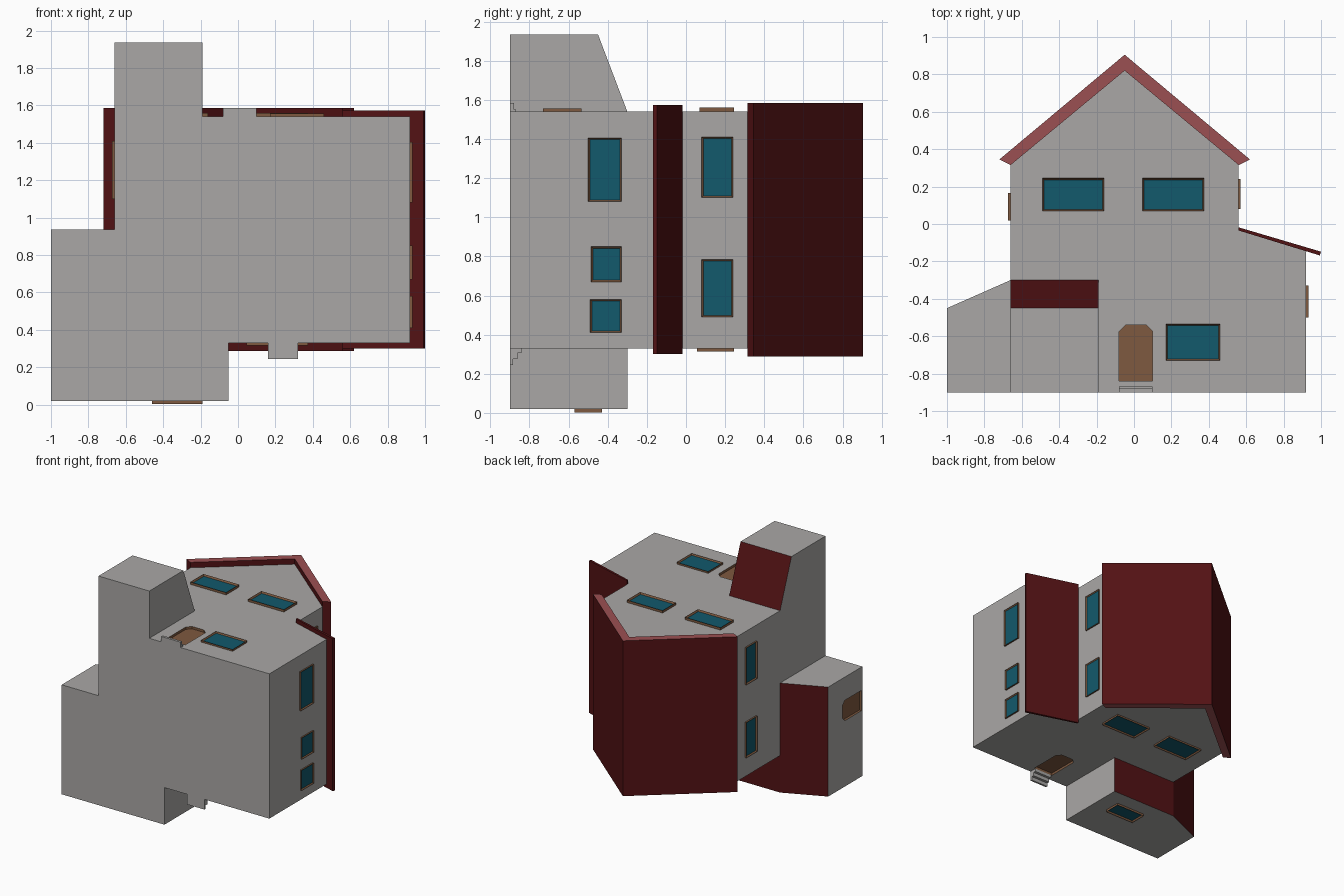
import bpy, bmesh
from mathutils import Vector

if "Cube" in bpy.data.objects:
    bpy.data.objects.remove(bpy.data.objects["Cube"])


def material(name, rgb):
    m = bpy.data.materials.new(name)
    m.diffuse_color = (*rgb, 1)
    m.use_nodes = True
    m.node_tree.nodes["Principled BSDF"].inputs["Base Color"].default_value = m.diffuse_color
    return m


WALL = material("wall_grey", (0.40, 0.39, 0.38))
ROOF = material("dark_red", (0.085, 0.006, 0.007))
TRIM = material("dusty_red", (0.33, 0.08, 0.085))
WOOD = material("brown_wood", (0.21, 0.10, 0.05))
GLASS = material("teal_glass", (0.006, 0.10, 0.15))


def extrude(name, pts, axis, lo, hi, mats, rule=None, edit=None):
    """Prism: axis 'z' takes (x, y) points, axis 'x' takes (y, z) points."""
    bm = bmesh.new()

    def place(p, t):
        return (p[0], p[1], t) if axis == 'z' else (t, p[0], p[1])
    a = [bm.verts.new(place(p, lo)) for p in pts]
    b = [bm.verts.new(place(p, hi)) for p in pts]
    n = len(pts)
    bm.faces.new(a)
    bm.faces.new(b)
    for i in range(n):
        j = (i + 1) % n
        bm.faces.new((a[i], a[j], b[j], b[i]))
    bmesh.ops.recalc_face_normals(bm, faces=bm.faces[:])
    bm.normal_update()
    if rule:
        for f in bm.faces:
            f.material_index = rule(f.normal)
    if edit:
        edit(bm)
    me = bpy.data.meshes.new(name)
    bm.to_mesh(me)
    bm.free()
    for m in mats:
        me.materials.append(m)
    ob = bpy.data.objects.new(name, me)
    bpy.context.collection.objects.link(ob)
    return ob


def rect(u0, u1, v0, v1):
    return [(u0, v0), (u1, v0), (u1, v1), (u0, v1)]


def window(name, axis, sign, wall, u0, u1, v0, v1, depth=0.015):
    """Brown frame with a glass pane inset on its outward face."""
    out = Vector((0, 0, sign)) if axis == 'z' else Vector((sign, 0, 0))

    def pane(bm):
        f = next(f for f in bm.faces if f.normal.dot(out) > 0.9)
        bmesh.ops.inset_individual(bm, faces=[f], thickness=0.012, depth=-depth * 0.7)
        f.material_index = 1
    lo, hi = sorted((wall, wall + sign * depth))
    extrude(name, rect(u0, u1, v0, v1), axis, lo, hi, [WOOD, GLASS], edit=pane)


def recess(body, name, pts, axis, lo, hi):
    """Cut a shallow brown doorway into a wall."""
    cutter = extrude(name, pts, axis, lo, hi, [WOOD])
    cutter.hide_render = True
    cutter.hide_viewport = True
    mod = body.modifiers.new(name, 'BOOLEAN')
    mod.operation = 'DIFFERENCE'
    mod.solver = 'EXACT'
    mod.material_mode = 'TRANSFER'
    mod.object = cutter


def door_shape(x0, x1):
    return [(x0, -0.84), (x1, -0.84), (x1, -0.575), (x1 - 0.035, -0.54),
            (x0 + 0.035, -0.54), (x0, -0.575)]


def red_top(n):
    return 1 if n.y > 0.2 else 0


# Main house with the lean-to side, gable along y
house = extrude("main_house", [(-0.66, -0.9), (0.92, -0.9), (0.92, -0.145), (0.56, -0.035),
                               (0.56, 0.32), (-0.05, 0.82), (-0.66, 0.32)],
                'z', 0.33, 1.54, [WALL])
recess(house, "front_door_cutter", door_shape(-0.08, 0.10), 'z', 1.52, 1.6)
recess(house, "back_door_cutter", door_shape(0.15, 0.33), 'z', 0.27, 0.35)

# Gable roof and lean-to roof
extrude("gable_roof", [(-0.72, 0.345), (-0.66, 0.315), (-0.05, 0.82), (0.56, 0.315),
                       (0.62, 0.345), (-0.05, 0.905)], 'z', 0.287, 1.585,
        [ROOF, TRIM], rule=lambda n: 1 if abs(n.z) > 0.9 else 0)
extrude("lean_to_roof", [(0.56, -0.035), (0.993, -0.168), (1.0, -0.148), (0.56, -0.018)],
        'z', 0.30, 1.573, [ROOF])

# Side wing, rear wing and front extension with red tops
side = extrude("side_wing", [(-1, -0.9), (-0.66, -0.9), (-0.66, -0.3), (-1, -0.45)],
               'z', 0.02, 0.935, [WALL, ROOF], rule=red_top)
recess(side, "side_door_cutter", [(-0.89, 0.57), (-0.67, 0.57), (-0.64, 0.60), (-0.64, 0.71),
                                  (-0.67, 0.74), (-0.89, 0.74)], 'x', -1.05, -0.98)
extrude("rear_wing", rect(-0.66, -0.05, -0.9, -0.3), 'z', 0.02, 0.33,
        [WALL, ROOF], rule=red_top)
extrude("front_extension", [(-0.9, 1.54), (-0.3, 1.54), (-0.45, 1.935), (-0.9, 1.935)],
        'x', -0.66, -0.19, [WALL, ROOF], rule=red_top)

# Doorsteps
extrude("front_step", [(-0.9, 1.54), (-0.87, 1.54), (-0.87, 1.55), (-0.88, 1.55),
                       (-0.88, 1.585), (-0.9, 1.585)], 'x', -0.08, 0.10, [WALL])
extrude("back_steps", [(-0.9, 0.33), (-0.84, 0.33), (-0.84, 0.305), (-0.862, 0.305),
                       (-0.862, 0.275), (-0.884, 0.275), (-0.884, 0.245), (-0.9, 0.245)],
        'x', 0.16, 0.32, [WALL])

# Front and back windows: (x0, x1, y0, y1)
for i, x0 in enumerate((-0.49, 0.045)):
    window(f"front_upper_window_{i}", 'z', 1, 1.54, x0, x0 + 0.33, 0.07, 0.245, 0.02)
    window(f"back_upper_window_{i}", 'z', -1, 0.33, x0, x0 + 0.33, 0.055, 0.245)
window("front_lower_window", 'z', 1, 1.54, 0.17, 0.46, -0.73, -0.535)
window("rear_wing_window", 'z', -1, 0.02, -0.46, -0.19, -0.57, -0.43, 0.018)

# Side windows: (y0, y1, z0, z1)
for i, r in enumerate([(-0.50, -0.33, 1.08, 1.405), (-0.485, -0.33, 0.67, 0.85),
                       (-0.49, -0.33, 0.41, 0.58)]):
    window(f"right_lower_window_{i}", 'x', 1, 0.92, *r, 0.012)
for i, (z0, z1) in enumerate([(1.10, 1.41), (0.49, 0.785)]):
    window(f"right_upper_window_{i}", 'x', 1, 0.56, 0.08, 0.24, z0, z1, 0.01)
    window(f"left_upper_window_{i}", 'x', -1, -0.66, 0.02, 0.165, z0, z1, 0.014)
